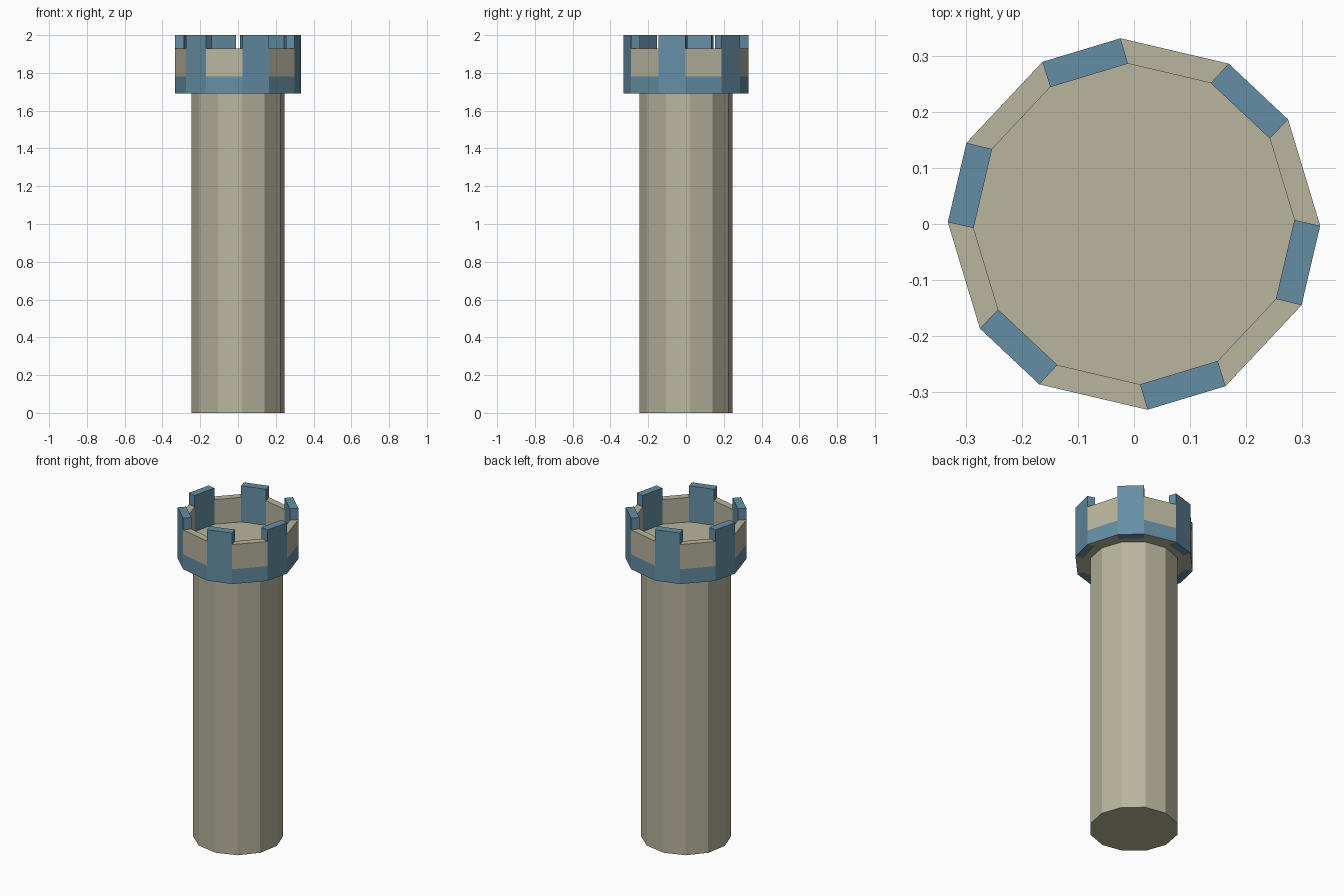
import bpy, bmesh
from math import cos, sin, radians

if "Cube" in bpy.data.objects:
    bpy.data.objects.remove(bpy.data.objects["Cube"])


def material(name, rgb):
    m = bpy.data.materials.new(name)
    m.diffuse_color = (*rgb, 1)
    m.use_nodes = True
    m.node_tree.nodes["Principled BSDF"].inputs["Base Color"].default_value = m.diffuse_color
    return m


STONE = material("stone", (0.48, 0.46, 0.34))
BLUE = material("blue_trim", (0.13, 0.27, 0.37))
BASE, FLOOR, NOTCH, TOP = 1.69, 1.78, 1.93, 2.0


def new_object(name, bm, mats):
    bmesh.ops.remove_doubles(bm, verts=bm.verts, dist=1e-5)
    bmesh.ops.recalc_face_normals(bm, faces=bm.faces)
    me = bpy.data.meshes.new(name)
    bm.to_mesh(me)
    bm.free()
    for m in mats:
        me.materials.append(m)
    ob = bpy.data.objects.new(name, me)
    bpy.context.collection.objects.link(ob)
    return ob


def polygon(r, degs):
    return [(r * cos(radians(a)), r * sin(radians(a))) for a in degs]


def prism(bm, pts, z0, z1):
    lo = [bm.verts.new((x, y, z0)) for x, y in pts]
    hi = [bm.verts.new((x, y, z1)) for x, y in pts]
    bm.faces.new(lo)
    bm.faces.new(hi)
    for i in range(len(pts)):
        j = (i + 1) % len(pts)
        bm.faces.new((lo[i], lo[j], hi[j], hi[i]))


# Twelve-sided shaft
bm = bmesh.new()
prism(bm, polygon(0.248, [4.6 + 30 * i for i in range(12)]), 0, BASE)
new_object("shaft", bm, [STONE])

# Crown outlines: six narrow tooth sides alternating with six wide notch sides
centres = [-13.2 + 60 * k for k in range(6)]
outer = polygon(0.333, [c + s * 12.65 for c in centres for s in (-1, 1)])
inner = polygon(0.287, [c + s * 14.65 for c in centres for s in (-1, 1)])

# Crown wall: one closed shell with teeth, notches, floor and underside
bm = bmesh.new()


def quad(points, mat):
    bm.faces.new([bm.verts.new(p) for p in points]).material_index = mat


def wall(a, b, z0, z1, mat):
    quad([(*a, z0), (*b, z0), (*b, z1), (*a, z1)], mat)


for i in range(12):
    j = (i + 1) % 12
    tooth = i % 2 == 0
    mat = 1 if tooth else 0
    oa, ob_, ia, ib = outer[i], outer[j], inner[i], inner[j]
    z = TOP if tooth else NOTCH
    wall(oa, ob_, BASE, FLOOR, 1)            # lower blue band
    wall(oa, ob_, FLOOR, NOTCH, mat)         # outer side
    wall(ia, ib, FLOOR, NOTCH, mat)          # inner side
    quad([(*oa, z), (*ob_, z), (*ib, z), (*ia, z)], mat)
    quad([(*oa, BASE), (*ob_, BASE), (*ib, BASE), (*ia, BASE)], mat)
    if tooth:                                # raised part of the tooth
        wall(oa, ob_, NOTCH, TOP, 1)
        wall(ia, ib, NOTCH, TOP, 1)
        wall(oa, ia, NOTCH, TOP, 1)
        wall(ob_, ib, NOTCH, TOP, 1)
for z in (BASE, FLOOR):
    quad([(x, y, z) for x, y in inner], 0)
new_object("crown", bm, [STONE, BLUE])
